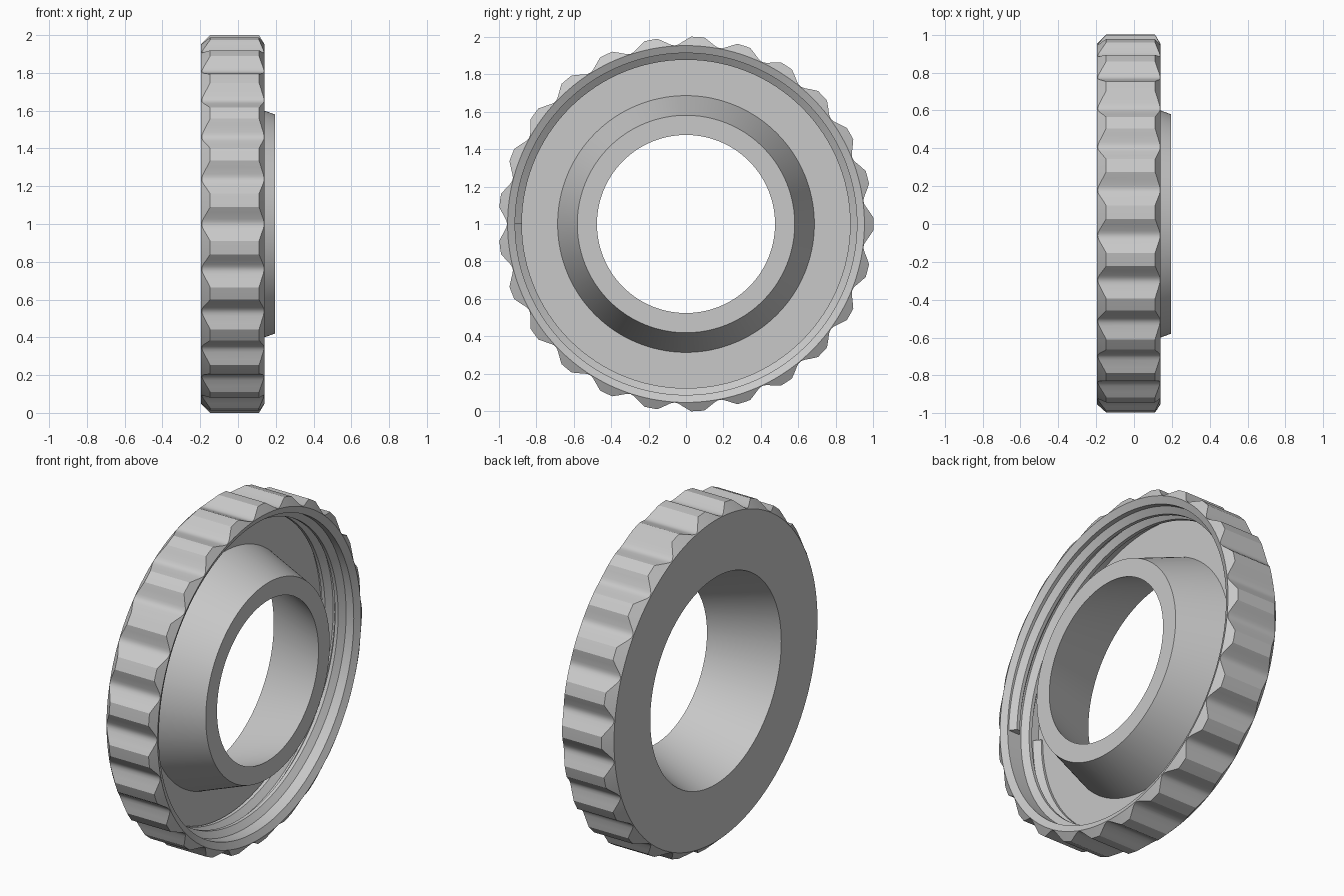
import bpy, bmesh, math

if "Cube" in bpy.data.objects:
    bpy.data.objects.remove(bpy.data.objects["Cube"], do_unlink=True)

grey = bpy.data.materials.new("plain grey")
grey.use_nodes = True
grey.diffuse_color = (0.58, 0.58, 0.58, 1)
grey.node_tree.nodes["Principled BSDF"].inputs["Base Color"].default_value = (0.58, 0.58, 0.58, 1)

TEETH = 25
END_R = 0.952            # radius of both end circles
BACK, FRONT = -0.195, 0.14
FLOOR = -0.095           # depth of the recess
WALL_R = 0.912


def point(x, r, angle):
    return (x, r * math.cos(angle), 1 + r * math.sin(angle))


def swept(name, sections, closed):
    """Skin a list of equal closed cross-sections, as a loop or with end caps."""
    bm = bmesh.new()
    rows = [[bm.verts.new(p) for p in s] for s in sections]
    n = len(rows[0])
    pairs = list(zip(rows, rows[1:]))
    if closed:
        pairs.append((rows[-1], rows[0]))
    else:
        bm.faces.new(rows[0])
        bm.faces.new(rows[-1])
    for a, b in pairs:
        for i in range(n):
            j = (i + 1) % n
            bm.faces.new((a[i], a[j], b[j], b[i]))
    bmesh.ops.recalc_face_normals(bm, faces=bm.faces)
    mesh = bpy.data.meshes.new(name)
    bm.to_mesh(mesh)
    bm.free()
    mesh.materials.append(grey)
    obj = bpy.data.objects.new(name, mesh)
    bpy.context.collection.objects.link(obj)
    bpy.ops.object.select_all(action='DESELECT')
    obj.select_set(True)
    bpy.context.view_layer.objects.active = obj
    bpy.ops.object.shade_smooth_by_angle(angle=math.radians(19))


# Knurled ring: flat-topped teeth with rounded valleys, as (share of pitch, radius)
half_tooth = [(0.0, 1.0), (0.14, 1.0), (0.26, 0.982), (0.39, 0.963), (0.45, 0.957)]
tooth = [(-f, r) for f, r in reversed(half_tooth[1:])] + half_tooth + [(0.5, 0.955)]

# Chamfered mouth, threaded wall, recess floor, conical hub and tapered bore, as (x, radius)
inside = [(FRONT, END_R), (0.12, WALL_R), (FLOOR, WALL_R), (FLOOR, 0.685),
          (0.195, 0.58), (0.195, 0.475), (BACK, 0.613)]

sections = []
for t in range(TEETH):
    for share, r in tooth:
        angle = (t + share) * math.tau / TEETH
        rise = r - END_R
        outside = [(BACK, END_R), (BACK + rise, r), (FRONT - 0.6 * rise, r)]
        sections.append([point(x, rr, angle) for x, rr in outside + inside])
swept("knurled_ring", sections, True)

# Helical ridge winding from the mouth down into the recess floor
STEPS, TURNS, PITCH = 240, 2, 0.085
ridge = [(0.04, WALL_R + 0.004), (0.01, 0.876), (-0.01, 0.876), (-0.04, WALL_R + 0.004)]
helix = []
for i in range(STEPS + 1):
    turn = TURNS * i / STEPS
    angle = math.pi - turn * math.tau
    helix.append([point(0.075 - PITCH * turn + dx, r, angle) for dx, r in ridge])
swept("inner_thread", helix, False)
